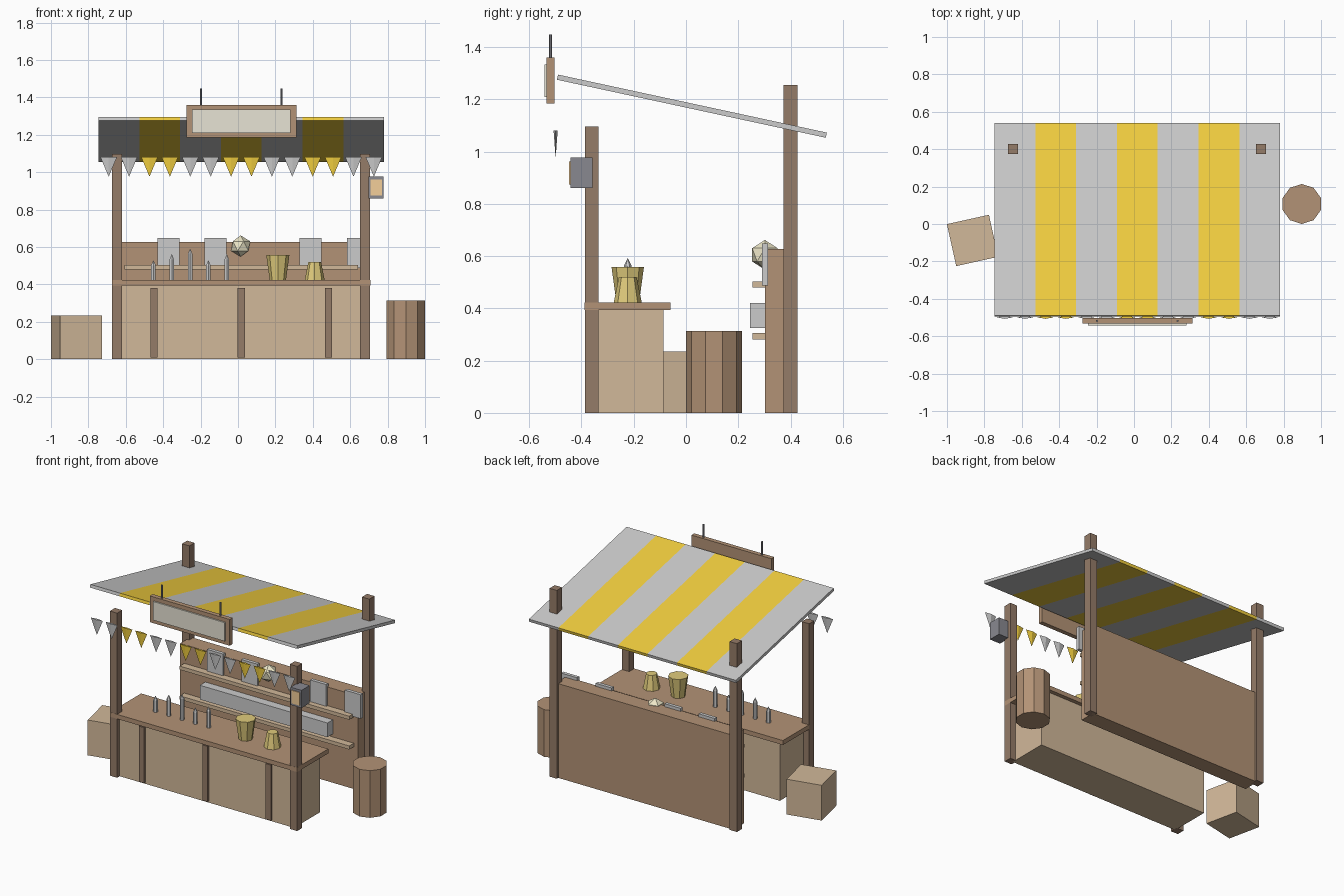
import bpy, math
from mathutils import Matrix

if "Cube" in bpy.data.objects:
    bpy.data.objects.remove(bpy.data.objects["Cube"])

CX = 0.0175  # middle line of the stall


def mat(name, r, g, b):
    m = bpy.data.materials.new(name)
    m.diffuse_color = (r, g, b, 1)
    m.use_nodes = True
    m.node_tree.nodes["Principled BSDF"].inputs["Base Color"].default_value = m.diffuse_color
    return m


DARK = mat("dark_wood", 0.30, 0.20, 0.14)
WOOD = mat("brown_wood", 0.45, 0.29, 0.18)
PALE = mat("pale_wood", 0.64, 0.48, 0.32)
WHITE = mat("white_cloth", 0.88, 0.88, 0.86)
YELLOW = mat("yellow_cloth", 0.90, 0.63, 0.05)
GOLD = mat("brass", 0.75, 0.60, 0.20)
IRON = mat("iron", 0.25, 0.25, 0.28)
GLOW = mat("lamp_glow", 0.90, 0.62, 0.32)
CREAM = mat("cream", 0.80, 0.77, 0.66)
GEM = mat("pale_gem", 0.85, 0.80, 0.58)


def finish(name, m):
    o = bpy.context.object
    o.name = name
    if m:
        o.data.materials.append(m)
    return o


def box(name, x0, x1, y0, y1, z0, z1, m=None):
    bpy.ops.mesh.primitive_cube_add(size=1)
    o = finish(name, m)
    o.data.transform(Matrix.Diagonal((x1 - x0, y1 - y0, z1 - z0, 1)))
    o.location = ((x0 + x1) / 2, (y0 + y1) / 2, (z0 + z1) / 2)
    return o


def cone(name, x, y, z0, z1, r0, r1, sides, m=None):
    bpy.ops.mesh.primitive_cone_add(vertices=sides, radius1=r0, radius2=r1, depth=z1 - z0,
                                    location=(x, y, (z0 + z1) / 2))
    return finish(name, m)


# Four corner posts
for side, x in (("left", -0.647), ("right", 0.68)):
    box(f"front_post_{side}", x - 0.027, x + 0.027, -0.387, -0.334, 0, 1.097, DARK)
    box(f"back_post_{side}", x - 0.027, x + 0.027, 0.373, 0.427, 0, 1.255, DARK)

# Counter with front battens
box("counter_body", -0.631, 0.666, -0.36, -0.087, 0, 0.394, PALE)
box("counter_top", CX - 0.69, CX + 0.69, -0.388, -0.06, 0.393, 0.423, WOOD)
for i in (-1, 0, 1):
    x = CX + i * 0.467
    box("counter_batten", x - 0.019, x + 0.019, -0.374, -0.355, 0.01, 0.38, DARK)

# Back wall, shelves and stock
box("back_wall", CX - 0.655, CX + 0.655, 0.302, 0.412, 0, 0.628, WOOD)
for z in (0.281, 0.479):
    box("shelf", CX - 0.625, CX + 0.625, 0.254, 0.305, z, z + 0.024, PALE)
box("long_case", CX - 0.47, CX + 0.47, 0.245, 0.303, 0.325, 0.42)
for x in (-0.372, -0.12, 0.388, 0.643):
    box("display_plate", x - 0.059, x + 0.059, 0.29, 0.313, 0.488, 0.648)
bpy.ops.mesh.primitive_ico_sphere_add(subdivisions=1, radius=0.057, location=(0.014, 0.302, 0.605))
finish("gem", GEM)

# Sloping striped canopy
y0, z0, y1, z1 = -0.492, 1.285, 0.537, 1.063
length, tilt = math.hypot(y1 - y0, z1 - z0), math.atan2(z1 - z0, y1 - y0)
w = 1.527 / 7
for i in range(7):
    x = CX - 1.527 / 2 + i * w
    o = box("canopy_stripe", x, x + w, -length / 2, length / 2, -0.01, 0.01, YELLOW if i % 2 else WHITE)
    o.location = (x + w / 2, (y0 + y1) / 2, (z0 + z1) / 2)
    o.rotation_euler.x = tilt

# Bunting flags, two per stripe
for i in range(14):
    o = cone("bunting_flag", CX + (i - 6.5) * w / 2, -0.499, 0.976, 1.08, 0, 0.044, 4,
             YELLOW if (i // 2) % 2 else WHITE)
    o.scale.y = 0.18

# Hanging sign
box("sign_frame", CX - 0.294, CX + 0.294, -0.533, -0.503, 1.185, 1.36, WOOD)
box("sign_panel", CX - 0.264, CX + 0.264, -0.542, -0.53, 1.21, 1.334, CREAM)
for x in (CX - 0.216, CX + 0.216):
    cone("sign_rod", x, -0.518, 1.35, 1.448, 0.006, 0.006, 6, IRON)

# Lantern on the right front post
box("lantern", 0.698, 0.778, -0.443, -0.357, 0.86, 0.978, IRON)
box("lantern_pane", 0.709, 0.769, -0.448, -0.44, 0.875, 0.962, GLOW)

# Bottles and brass vessels on the counter
for i, top in enumerate((0.53, 0.562, 0.592, 0.53, 0.562)):
    x = -0.452 + i * 0.098
    cone("bottle", x, -0.223, 0.42, top - 0.028, 0.014, 0.014, 6)
    cone("bottle_tip", x, -0.223, top - 0.028, top, 0.014, 0, 6)
cone("brass_bucket", 0.213, -0.223, 0.42, 0.558, 0.043, 0.062, 8, GOLD)
cone("brass_bell", 0.41, -0.223, 0.42, 0.52, 0.054, 0.034, 8, GOLD)

# Barrel and crate beside the stall
cone("barrel", 0.897, 0.107, 0, 0.314, 0.107, 0.107, 10, WOOD)
crate = box("crate", -0.978, -0.748, -0.203, 0.027, 0, 0.235, PALE)
crate.rotation_euler.z = math.radians(12.5)
